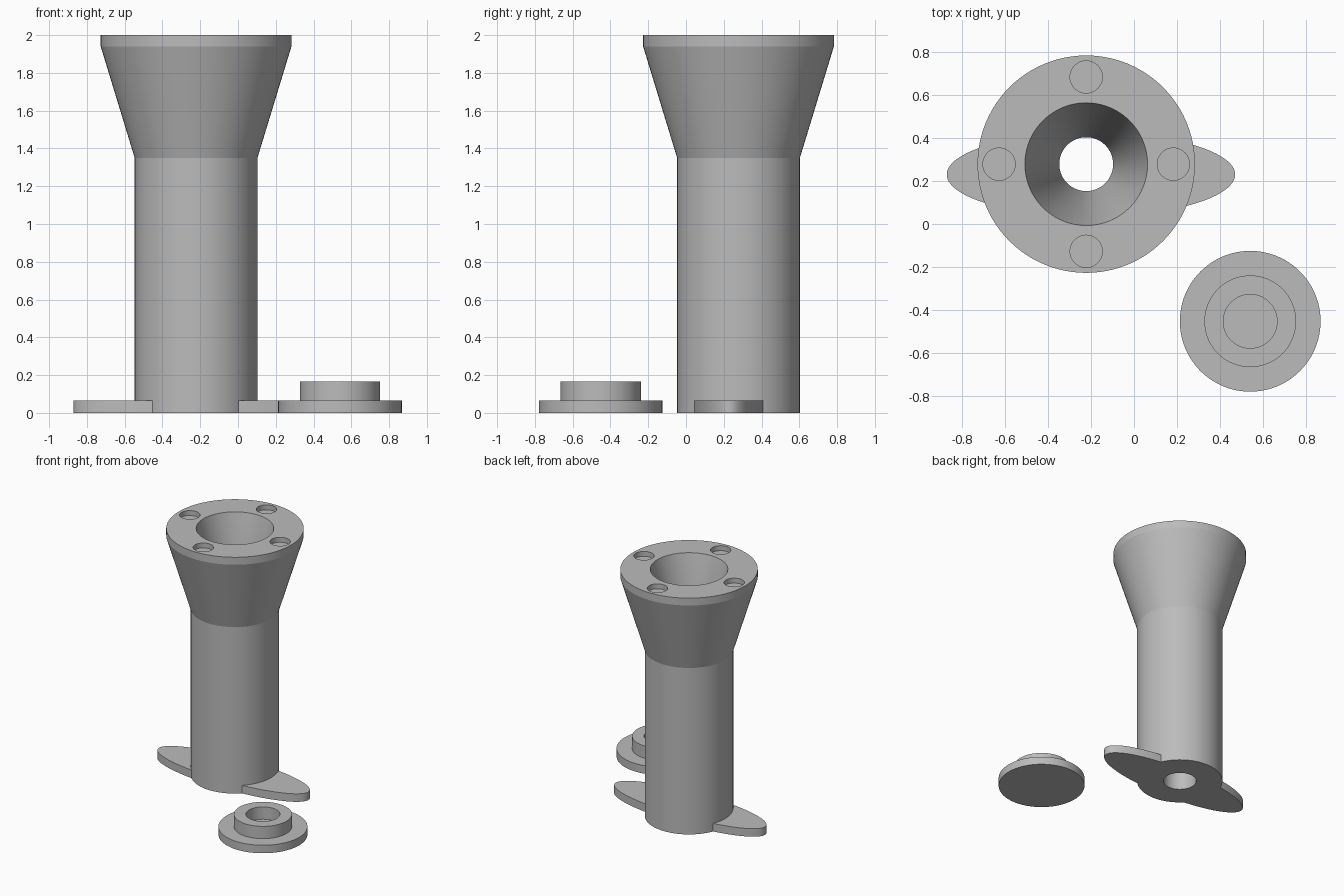
import bpy
import bmesh
from math import radians, cos, sin, pi

default = bpy.data.objects.get("Cube")
if default:
    bpy.data.objects.remove(default, do_unlink=True)

# One plain grey material
GREY = (0.5, 0.5, 0.5, 1)
grey = bpy.data.materials.new("plain grey")
grey.use_nodes = True
grey.diffuse_color = GREY
grey.node_tree.nodes["Principled BSDF"].inputs["Base Color"].default_value = GREY

BODY = (-0.222, 0.278)
CAP = (0.54, -0.452)
SIDES = 96


def add_object(name, bm, place):
    bmesh.ops.recalc_face_normals(bm, faces=bm.faces)
    mesh = bpy.data.meshes.new(name)
    bm.to_mesh(mesh)
    bm.free()
    mesh.materials.append(grey)
    obj = bpy.data.objects.new(name, mesh)
    obj.location = (*place, 0)
    bpy.context.collection.objects.link(obj)
    return obj


def lathe(name, profile, place):
    """Revolve (radius, height) points around z; radius 0 closes the axis."""
    bm = bmesh.new()
    verts = [bm.verts.new((r, 0, z)) for r, z in profile]
    edges = [bm.edges.new(pair) for pair in zip(verts, verts[1:])]
    bmesh.ops.spin(bm, geom=verts + edges, cent=(0, 0, 0), axis=(0, 0, 1),
                   angle=2 * pi, steps=SIDES, use_merge=False)
    bmesh.ops.remove_doubles(bm, verts=bm.verts, dist=0.0005)
    return add_object(name, bm, place)


def disc(bm, rx, ry, low, high, x=0, y=0, sides=SIDES):
    """Add an upright elliptical cylinder."""
    new = bmesh.ops.create_cone(bm, cap_ends=True, segments=sides, radius1=1,
                                radius2=1, depth=high - low)["verts"]
    bmesh.ops.scale(bm, verts=new, vec=(rx, ry, 1))
    bmesh.ops.translate(bm, verts=new, vec=(x, y, (low + high) / 2))


def cut(obj, cutter):
    cutter.hide_render = True
    mod = obj.modifiers.new("cut", "BOOLEAN")
    mod.operation = "DIFFERENCE"
    mod.solver = "EXACT"
    mod.object = cutter
    bpy.context.view_layer.objects.active = obj
    bpy.ops.object.modifier_apply(modifier=mod.name)
    bpy.data.objects.remove(cutter, do_unlink=True)


# Tube with flared head and funnel bore
tube = lathe("flared_tube", [
    (0.125, 0), (0.325, 0), (0.325, 1.35), (0.505, 1.94), (0.505, 2),
    (0.285, 2), (0.125, 1.35), (0.125, 0)], BODY)

# Four shallow round pockets in the rim
bm = bmesh.new()
for i in range(4):
    a = i * pi / 2
    disc(bm, 0.075, 0.075, 1.96, 2.1, 0.405 * cos(a), 0.405 * sin(a), 48)
cut(tube, add_object("pocket_cutter", bm, BODY))

# Elliptical foot wings either side of the tube
bm = bmesh.new()
disc(bm, 0.67, 0.195, 0, 0.065)
wings = add_object("foot_wings", bm, (-0.2, 0.23))
bm = bmesh.new()
disc(bm, 0.323, 0.323, -0.1, 0.2)
cut(wings, add_object("wing_cutter", bm, BODY))

# Separate cap with hollow boss
cap = lathe("stepped_cap", [
    (0, 0), (0.327, 0), (0.327, 0.065), (0.213, 0.065), (0.213, 0.165),
    (0.125, 0.165), (0.125, 0.065), (0, 0.065)], CAP)

# Smooth round walls, crisp rims
for obj in (tube, wings, cap):
    bpy.ops.object.select_all(action="DESELECT")
    obj.select_set(True)
    bpy.context.view_layer.objects.active = obj
    bpy.ops.object.shade_smooth_by_angle(angle=radians(14))
